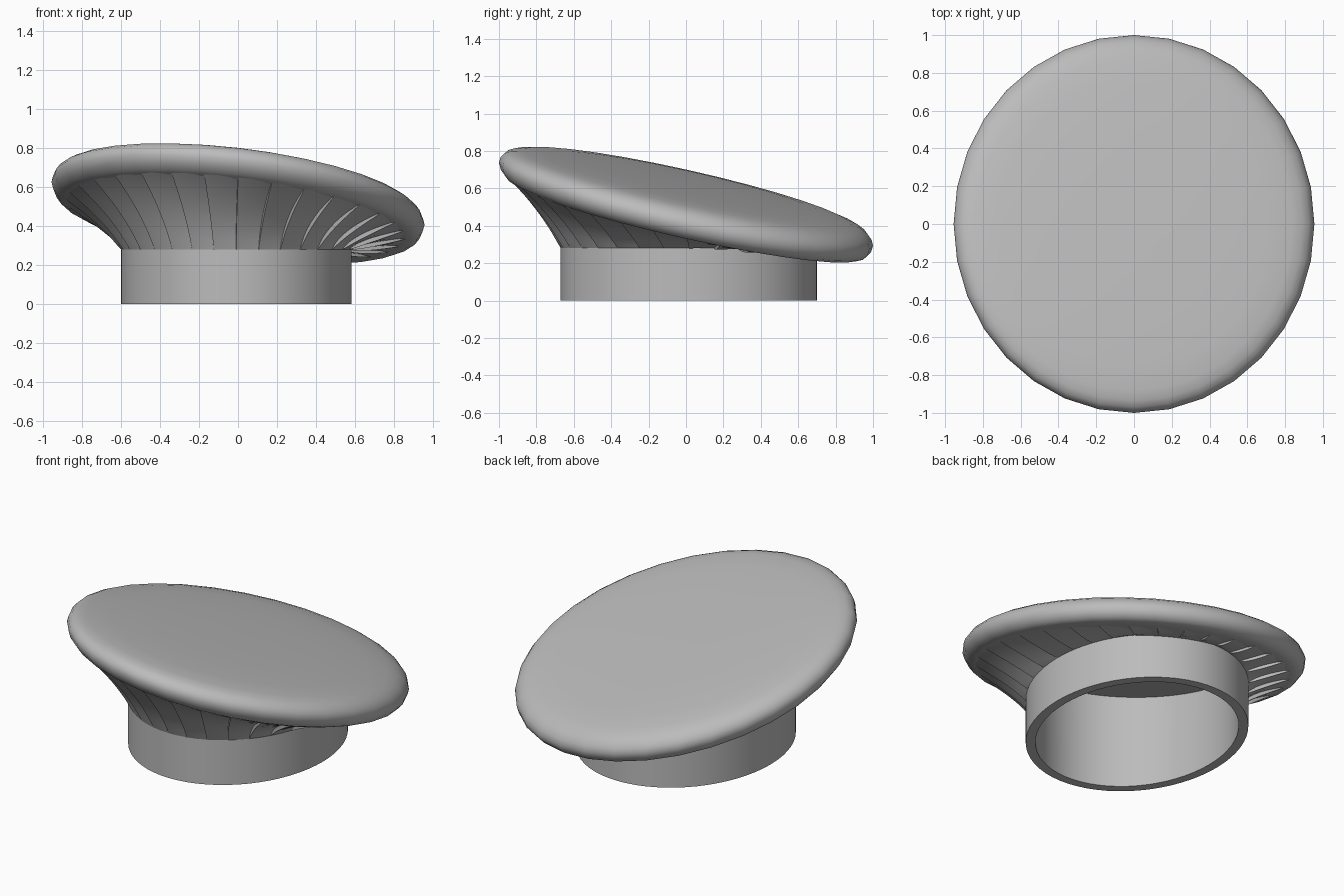
import bpy, bmesh, math

if "Cube" in bpy.data.objects:
    bpy.data.objects.remove(bpy.data.objects["Cube"])

SEG = 32
TILT_X, TILT_Y, MID = -0.115, -0.222, 0.515   # slanted plane of the cap
BASE_RX, BASE_RY, BASE_TOP = 0.59, 0.685, 0.28

grey = bpy.data.materials.new("plain grey")
grey.diffuse_color = (0.5, 0.5, 0.5, 1)
grey.use_nodes = True
grey.node_tree.nodes["Principled BSDF"].inputs["Base Color"].default_value = grey.diffuse_color


def plane(x, y):
    return MID + TILT_X * x + TILT_Y * y


def cap_point(a, s, off):
    """Point on the slanted oval at scale s, lifted by off."""
    x, y = 0.955 * s * math.cos(a), s * math.sin(a)
    return (x, y, plane(x, y) + off)


def base_point(a, inset, z):
    return ((BASE_RX - inset) * math.cos(a) - 0.01,
            (BASE_RY - inset) * math.sin(a) + 0.015, z)


def loft(name, rings, cap_start=False, cap_end=False, closed=False, angle=35):
    """Skin a list of rings with quads."""
    bm = bmesh.new()
    loops = [[bm.verts.new(p) for p in r] for r in rings]
    n = len(loops[0])
    pairs = list(zip(loops, loops[1:])) + ([(loops[-1], loops[0])] if closed else [])
    for lo, hi in pairs:
        for i in range(n):
            j = (i + 1) % n
            bm.faces.new((lo[i], lo[j], hi[j], hi[i]))
    if cap_start:
        bm.faces.new(loops[0][::-1])
    if cap_end:
        bm.faces.new(loops[-1])
    mesh = bpy.data.meshes.new(name)
    bm.to_mesh(mesh)
    bm.free()
    obj = bpy.data.objects.new(name, mesh)
    bpy.context.collection.objects.link(obj)
    mesh.materials.append(grey)
    bpy.ops.object.select_all(action='DESELECT')
    obj.select_set(True)
    bpy.context.view_layer.objects.active = obj
    bpy.ops.object.shade_smooth_by_angle(angle=math.radians(angle))
    return obj


def circle(n):
    return [2 * math.pi * i / n for i in range(n)]


# Slanted cap: rounded rim and a slightly domed top
profile = [(0.5, -0.075), (0.88, -0.085), (0.93, -0.082), (0.965, -0.066), (0.99, -0.035),
           (1.0, 0.0), (0.992, 0.03), (0.97, 0.057), (0.935, 0.076), (0.88, 0.089),
           (0.75, 0.099), (0.5, 0.107), (0.25, 0.11), (0.05, 0.111)]
loft("slanted_cap", [[cap_point(a, s, o) for a in circle(SEG)] for s, o in profile],
     cap_start=True, cap_end=True, angle=50)

# Hollow oval base: outer wall, bottom lip, inner wall up to the cap
angles = circle(64)
inner_top = []
for a in angles:
    x, y, _ = base_point(a, 0.055, 0)
    inner_top.append((x, y, plane(x, y) - 0.07))
loft("hollow_base", [inner_top,
                     [base_point(a, 0.055, 0) for a in angles],
                     [base_point(a, 0, 0) for a in angles],
                     [base_point(a, 0, BASE_TOP) for a in angles]][::-1])

# Flared neck with a sawtooth of shallow steps running up to the rim
STEPS = 9
neck_rings = []
for k in range(STEPS + 1):
    t = k / STEPS
    depth = 0.022 * math.sin(math.pi * min(1, t * 1.05)) ** 0.7 if k < STEPS else 0
    ring = []
    for i in range(SEG):
        for frac, lift in ((0.0, 0.0), (0.01, 1.0), (0.5, 0.5)):
            a = 2 * math.pi * (i + frac) / SEG
            p0 = base_point(a, 0, BASE_TOP)
            p2 = cap_point(a, 0.955, -0.065)
            # control point lies above the base wall
            p1 = base_point(a, -0.06, BASE_TOP + 0.55 * (p2[2] - BASE_TOP))
            q = [(1 - t) ** 2 * u + 2 * t * (1 - t) * v + t * t * w
                 for u, v, w in zip(p0, p1, p2)]
            d = depth * lift
            ring.append((q[0] + 0.6 * d * math.cos(a),
                         q[1] + 0.6 * d * math.sin(a), q[2] - 0.8 * d))
    neck_rings.append(ring)
loft("flared_neck", neck_rings, angle=30)
